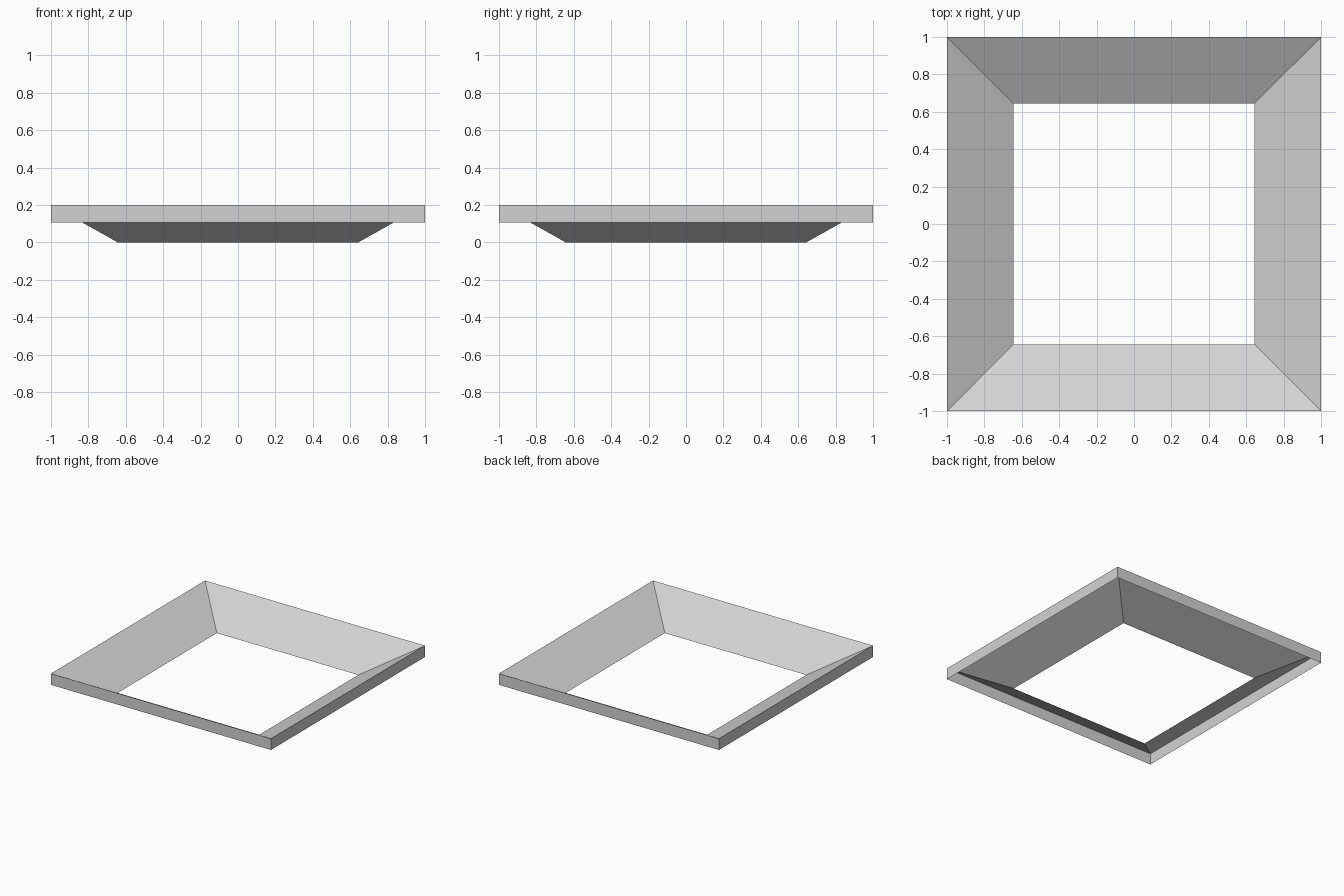
import bpy
import bmesh

cube = bpy.data.objects.get("Cube")
if cube:
    bpy.data.objects.remove(cube, do_unlink=True)

HALF = 1.0           # half width of the outer edge
OPENING = 0.643      # half width of the central opening
TOP, RIM_BOTTOM = 0.2, 0.107

grey = bpy.data.materials.new("light_grey")
grey.use_nodes = True
colour = (0.65, 0.65, 0.65, 1)
grey.diffuse_color = colour
grey.node_tree.nodes["Principled BSDF"].inputs["Base Color"].default_value = colour


def square_band(name, lower, upper):
    """Thin four-sided band between two squares, each (half width, height)."""
    bm = bmesh.new()
    corners = ((-1, -1), (1, -1), (1, 1), (-1, 1))
    low, high = ([bm.verts.new((x * r, y * r, z)) for x, y in corners]
                 for r, z in (lower, upper))
    for i in range(4):
        j = (i + 1) % 4
        bm.faces.new((low[i], low[j], high[j], high[i]))
    mesh = bpy.data.meshes.new(name)
    bm.to_mesh(mesh)
    bm.free()
    mesh.materials.append(grey)
    obj = bpy.data.objects.new(name, mesh)
    bpy.context.collection.objects.link(obj)
    return obj


# Upright outer rim, open underneath
square_band("outer_rim", (HALF, RIM_BOTTOM), (HALF, TOP))

# Four mitred panels sloping down to the opening, facing up and inward
panels = square_band("sloped_panels", (OPENING, 0), (HALF, TOP))
panels.data.flip_normals()
